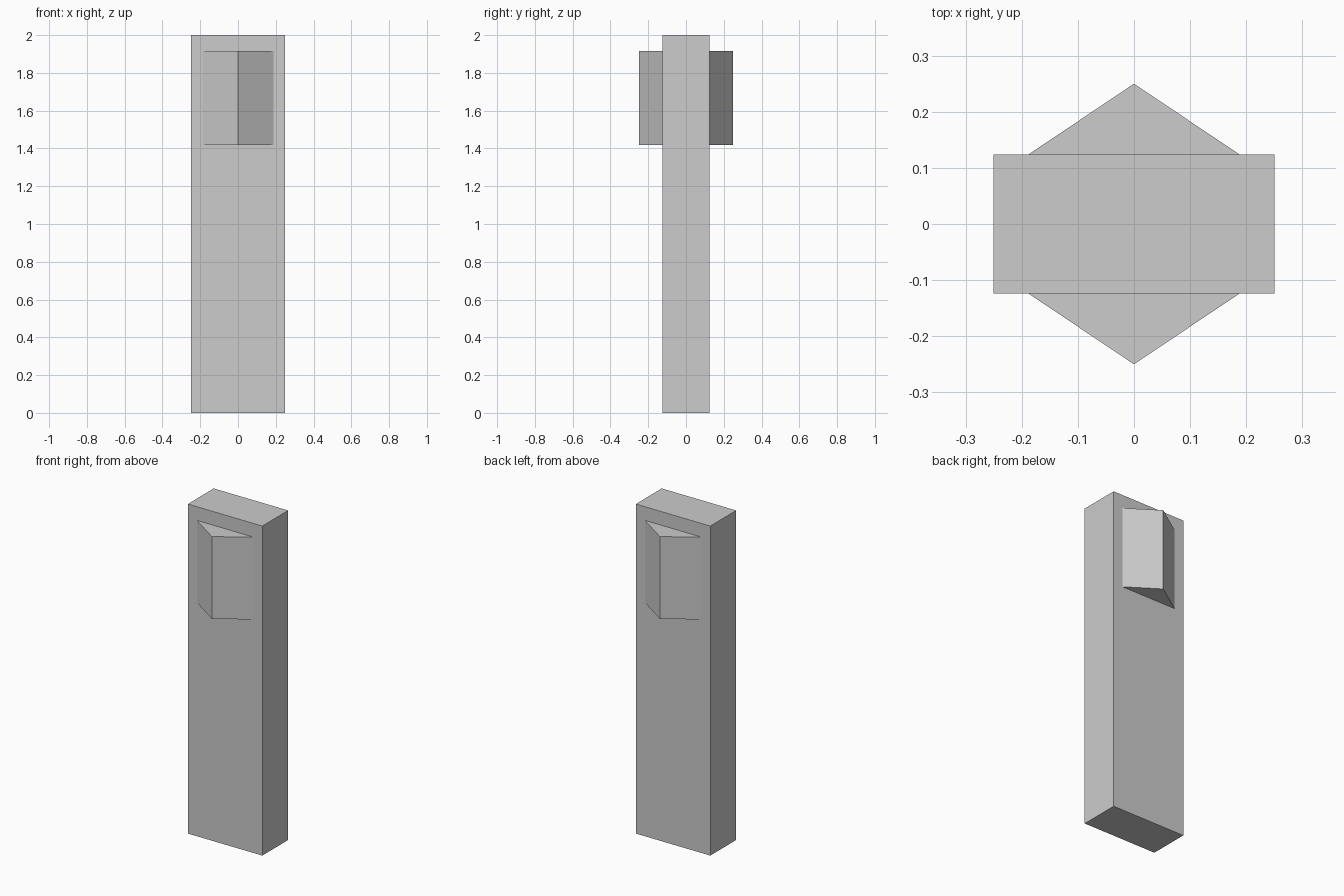
import bpy
import bmesh

cube = bpy.data.objects.get("Cube")
if cube:
    bpy.data.objects.remove(cube, do_unlink=True)

HALF_WIDTH, HALF_DEPTH, HEIGHT = 0.25, 0.124, 2.0
LAMP_HALF, LAMP_TIP = 0.188, 0.25
LAMP_BOTTOM, LAMP_TOP = 1.417, 1.917

# One plain grey for everything
grey = bpy.data.materials.new("plain grey")
grey.use_nodes = True
colour = (0.604, 0.604, 0.604, 1.0)
grey.diffuse_color = colour
grey.node_tree.nodes["Principled BSDF"].inputs["Base Color"].default_value = colour


def prism(name, outline, bottom, top):
    """Extrude a flat xy outline upward from bottom to top."""
    bm = bmesh.new()
    base = bm.faces.new([bm.verts.new((x, y, bottom)) for x, y in outline])
    walls = bmesh.ops.extrude_face_region(bm, geom=[base])["geom"]
    verts = [v for v in walls if isinstance(v, bmesh.types.BMVert)]
    bmesh.ops.translate(bm, verts=verts, vec=(0, 0, top - bottom))
    bmesh.ops.recalc_face_normals(bm, faces=bm.faces)
    mesh = bpy.data.meshes.new(name)
    bm.to_mesh(mesh)
    bm.free()
    mesh.materials.append(grey)
    obj = bpy.data.objects.new(name, mesh)
    bpy.context.collection.objects.link(obj)
    return obj


# Upright slab
prism("post", [(-HALF_WIDTH, -HALF_DEPTH), (HALF_WIDTH, -HALF_DEPTH),
               (HALF_WIDTH, HALF_DEPTH), (-HALF_WIDTH, HALF_DEPTH)], 0, HEIGHT)

# Wedge-shaped housings on the front and back faces
for name, side in (("front_wedge", -1), ("back_wedge", 1)):
    prism(name, [(-LAMP_HALF, side * HALF_DEPTH), (LAMP_HALF, side * HALF_DEPTH),
                 (0, side * LAMP_TIP)], LAMP_BOTTOM, LAMP_TOP)
